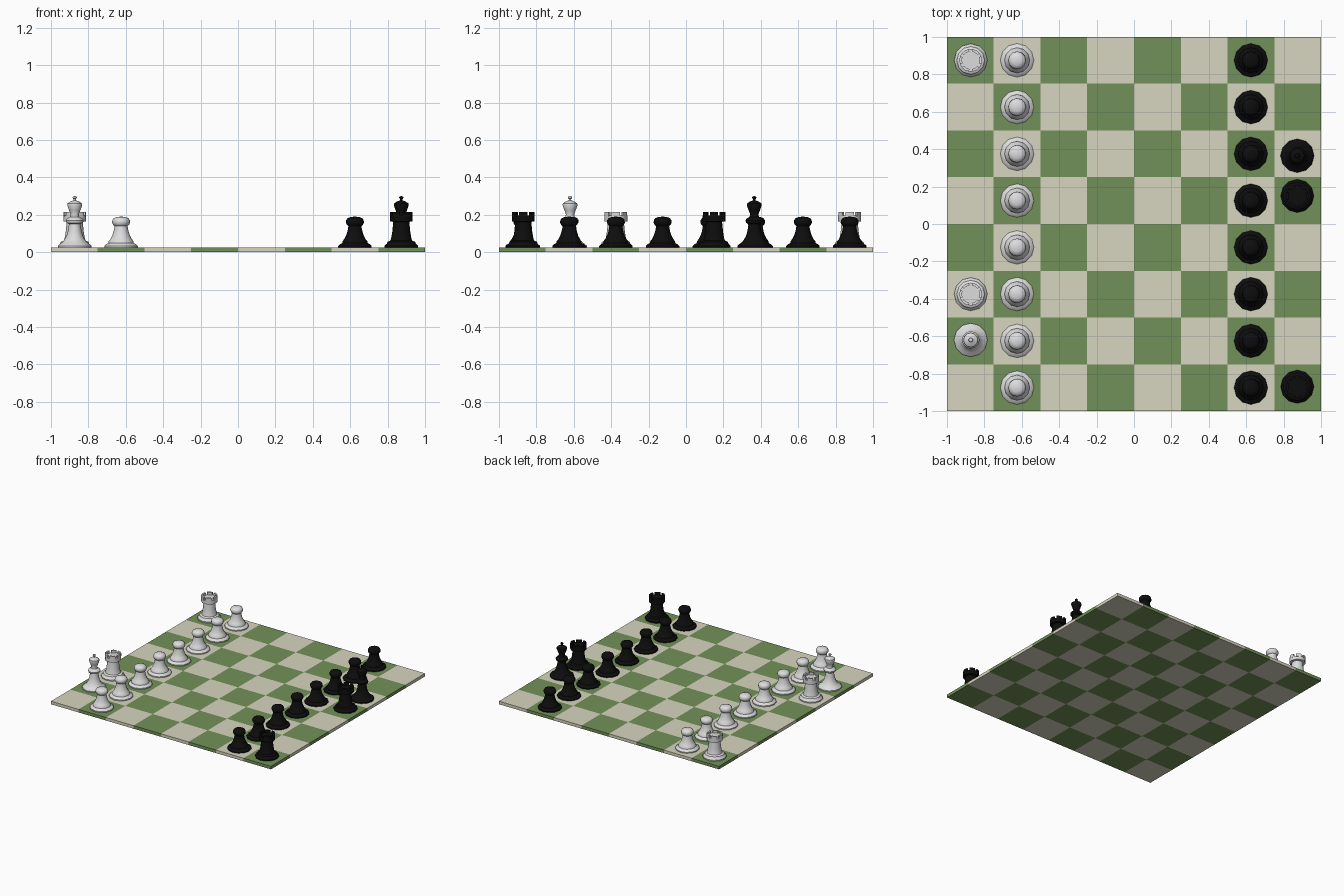
import bpy, bmesh, math

if "Cube" in bpy.data.objects:
    bpy.data.objects.remove(bpy.data.objects["Cube"])

TOP = 0.025      # board thickness, where the pieces stand
SIDES = 12


def material(name, rgb):
    m = bpy.data.materials.new(name)
    m.diffuse_color = (*rgb, 1)
    m.use_nodes = True
    m.node_tree.nodes["Principled BSDF"].inputs["Base Color"].default_value = m.diffuse_color
    return m


cream = material("cream", (0.68, 0.66, 0.52))
green = material("green", (0.17, 0.285, 0.10))
white = material("piece_white", (0.72, 0.72, 0.72))
black = material("piece_black", (0.004, 0.004, 0.004))


def add_object(name, mesh, location=(0, 0, 0)):
    ob = bpy.data.objects.new(name, mesh)
    ob.location = location
    bpy.context.collection.objects.link(ob)
    return ob


def lathe(bm, profile):
    """Revolve (radius, height) points; a zero radius closes into a pole."""
    rings = []
    for r, z in profile:
        if r == 0:
            rings.append([bm.verts.new((0, 0, z))] * SIDES)
        else:
            rings.append([bm.verts.new((r * math.cos(a), r * math.sin(a), z))
                          for a in (math.tau * i / SIDES for i in range(SIDES))])
    for low, high in zip(rings, rings[1:]):
        for i in range(SIDES):
            j = (i + 1) % SIDES
            corners = dict.fromkeys((low[i], low[j], high[j], high[i]))
            bm.faces.new(list(corners))


def merlon(bm, start, end, inner, outer, low, high, steps=2):
    """One curved battlement block."""
    loops = []
    for k in range(steps + 1):
        a = start + (end - start) * k / steps
        loops.append([bm.verts.new((r * math.cos(a), r * math.sin(a), z))
                      for r, z in ((inner, low), (outer, low), (outer, high), (inner, high))])
    for a, b in zip(loops, loops[1:]):
        for i in range(4):
            j = (i + 1) % 4
            bm.faces.new((a[i], a[j], b[j], b[i]))
    bm.faces.new(loops[0][::-1])
    bm.faces.new(loops[-1])


def piece_mesh(name, profile, mat, battlements=False):
    bm = bmesh.new()
    lathe(bm, profile)
    if battlements:
        for k in range(6):
            mid = math.tau * k / 6
            merlon(bm, mid - 0.37, mid + 0.37, 0.047, 0.061, 0.165, 0.190)
    bmesh.ops.recalc_face_normals(bm, faces=bm.faces)
    # smooth shading with sharp edges at the steps of the profile
    for f in bm.faces:
        f.smooth = True
    for e in bm.edges:
        e.smooth = e.calc_face_angle(0) < math.radians(35)
    mesh = bpy.data.meshes.new(name)
    bm.to_mesh(mesh)
    bm.free()
    mesh.materials.append(mat)
    return mesh


# Profiles, heights measured from the board
PAWN = [(0, 0), (0.090, 0), (0.090, 0.008), (0.081, 0.017), (0.068, 0.023),
        (0.066, 0.034), (0.056, 0.046), (0.048, 0.062), (0.041, 0.082),
        (0.037, 0.100), (0.035, 0.114), (0.043, 0.121), (0.048, 0.132),
        (0.047, 0.145), (0.040, 0.156), (0.024, 0.163), (0, 0.165)]
ROOK = [(0, 0), (0.089, 0), (0.089, 0.009), (0.078, 0.018), (0.074, 0.030),
        (0.058, 0.037), (0.054, 0.050), (0.048, 0.085), (0.043, 0.137),
        (0.061, 0.140), (0.061, 0.170), (0, 0.170)]
KING = [(0, 0), (0.090, 0), (0.090, 0.009), (0.080, 0.018), (0.066, 0.028),
        (0.056, 0.040), (0.044, 0.062), (0.036, 0.090), (0.031, 0.125),
        (0.044, 0.132), (0.047, 0.145), (0.040, 0.156), (0.025, 0.163),
        (0.022, 0.178), (0.030, 0.198), (0.040, 0.226), (0.038, 0.236),
        (0.022, 0.246), (0.007, 0.252), (0.006, 0.258), (0.012, 0.265),
        (0.010, 0.272), (0, 0.275)]

# Board: one slab, coloured square by square
bm = bmesh.new()
bmesh.ops.create_grid(bm, x_segments=8, y_segments=8, size=1)
grown = bmesh.ops.extrude_face_region(bm, geom=bm.faces[:])["geom"]
bmesh.ops.translate(bm, vec=(0, 0, TOP),
                    verts=[g for g in grown if isinstance(g, bmesh.types.BMVert)])
bmesh.ops.recalc_face_normals(bm, faces=bm.faces)
for f in bm.faces:
    c = f.calc_center_median()
    col = min(7, int((c.x + 1) * 4))
    row = min(7, int((c.y + 1) * 4))
    f.material_index = (col + row) % 2
board = bpy.data.meshes.new("board")
bm.to_mesh(board)
bm.free()
board.materials.append(cream)
board.materials.append(green)
add_object("board", board)

# Pieces: both sides share the same shapes
sides = {
    "white": (white, -1, (0.875, -0.375), -0.62),
    "black": (black, 1, (0.15, -0.87), 0.365),
}
for side, (mat, sign, rook_ys, king_y) in sides.items():
    pawn = piece_mesh(side + "_pawn", PAWN, mat)
    rook = piece_mesh(side + "_rook", ROOK, mat, battlements=True)
    king = piece_mesh(side + "_king", KING, mat)
    for i in range(8):
        add_object(f"{side}_pawn_{i + 1}", pawn, (sign * 0.625, -0.875 + 0.25 * i, TOP))
    for i, y in enumerate(rook_ys):
        add_object(f"{side}_rook_{i + 1}", rook, (sign * 0.873, y, TOP))
    add_object(side + "_king", king, (sign * 0.873, king_y, TOP))
